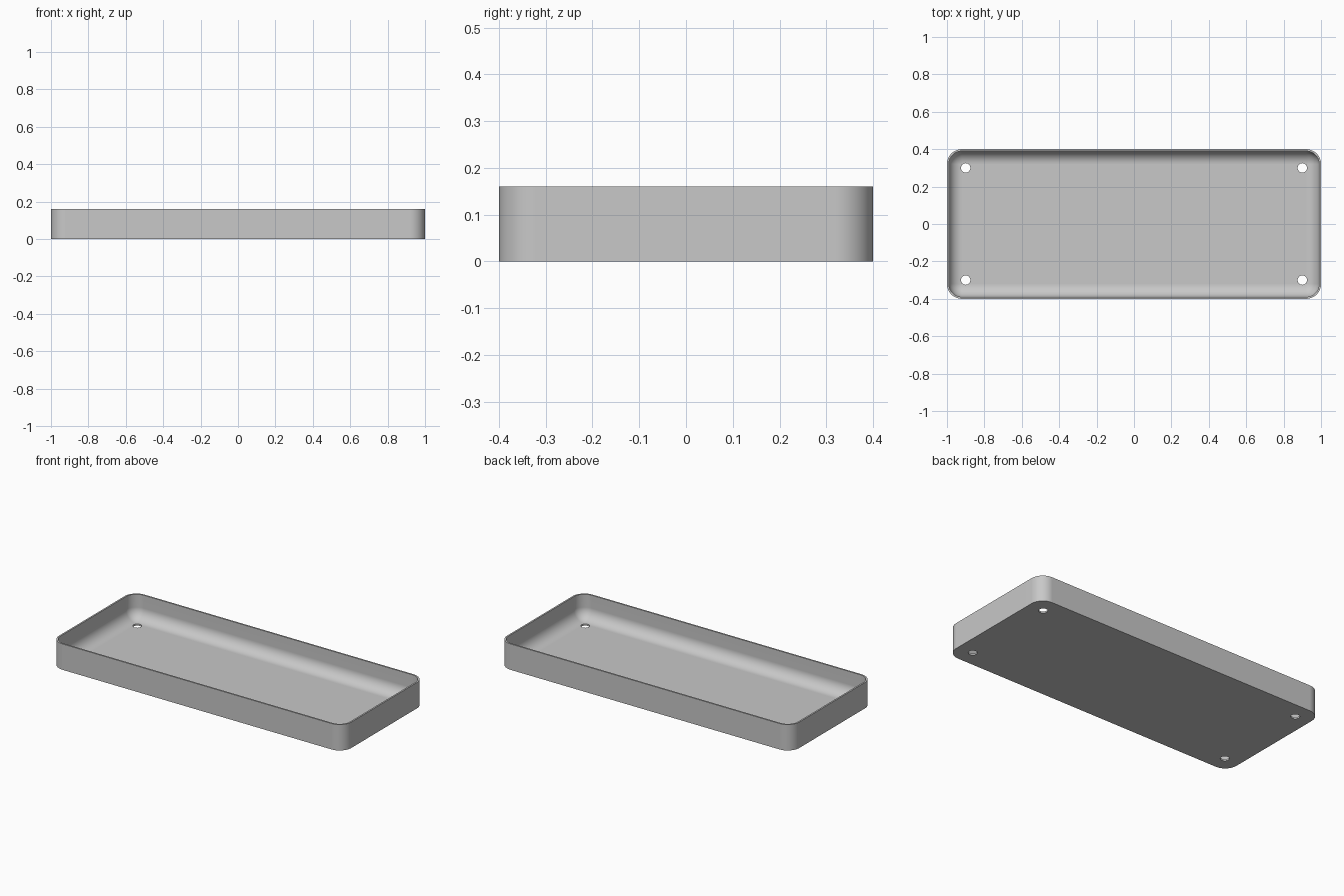
import bpy
import bmesh
from math import cos, sin, pi, radians

LENGTH, WIDTH, HEIGHT = 2.0, 0.8, 0.16
CORNER, WALL = 0.08, 0.01
FILLET = CORNER - WALL
CORNER_STEPS, FILLET_STEPS = 16, 12

cube = bpy.data.objects.get("Cube")
if cube:
    bpy.data.objects.remove(cube, do_unlink=True)

grey = bpy.data.materials.new("light grey")
grey.use_nodes = True
colour = (0.58, 0.58, 0.58, 1)
grey.diffuse_color = colour
grey.node_tree.nodes["Principled BSDF"].inputs["Base Color"].default_value = colour


def rounded_loop(bm, inset, z):
    """Ring of vertices around a rounded rectangle, inset from the outer wall."""
    radius = CORNER - inset
    cx, cy = LENGTH / 2 - CORNER, WIDTH / 2 - CORNER
    ring = []
    for quarter, (sx, sy) in enumerate([(1, 1), (-1, 1), (-1, -1), (1, -1)]):
        for i in range(CORNER_STEPS + 1):
            a = (quarter + i / CORNER_STEPS) * pi / 2
            ring.append(bm.verts.new((sx * cx + radius * cos(a),
                                      sy * cy + radius * sin(a), z)))
    return ring


# Tray: outer wall, thin rim, inner wall, then a fillet down to the floor
bm = bmesh.new()
profile = [(0, 0), (0, HEIGHT), (WALL, HEIGHT)]
for i in range(FILLET_STEPS + 1):
    a = i / FILLET_STEPS * pi / 2
    profile.append((WALL + FILLET * (1 - cos(a)), WALL + FILLET * (1 - sin(a))))
rings = [rounded_loop(bm, inset, z) for inset, z in profile]
for low, high in zip(rings, rings[1:]):
    for i in range(len(low)):
        j = (i + 1) % len(low)
        bm.faces.new((low[i], low[j], high[j], high[i]))
bm.faces.new(rings[0][::-1])
bm.faces.new(rings[-1])
bmesh.ops.remove_doubles(bm, verts=bm.verts, dist=1e-5)
bmesh.ops.recalc_face_normals(bm, faces=bm.faces)
mesh = bpy.data.meshes.new("tray")
bm.to_mesh(mesh)
bm.free()
mesh.materials.append(grey)
tray = bpy.data.objects.new("tray", mesh)
bpy.context.collection.objects.link(tray)

# Four drilled corner holes
for sx in (-1, 1):
    for sy in (-1, 1):
        bpy.ops.mesh.primitive_cylinder_add(vertices=32, radius=0.025, depth=0.1,
                                            location=(sx * 0.9, sy * 0.3, 0))
        cutter = bpy.context.object
        cutter.name = "hole_cutter"
        cutter.hide_render = True
        cutter.data.materials.append(grey)
        bpy.context.view_layer.objects.active = tray
        cut = tray.modifiers.new("hole", "BOOLEAN")
        cut.operation = "DIFFERENCE"
        cut.solver = "EXACT"
        cut.object = cutter
        bpy.ops.object.modifier_apply(modifier=cut.name)
        bpy.data.objects.remove(cutter, do_unlink=True)

# Smooth corners and fillet, crisp rim and flat floor
bpy.ops.object.select_all(action="DESELECT")
tray.select_set(True)
bpy.context.view_layer.objects.active = tray
bpy.ops.object.shade_smooth_by_angle(angle=radians(30))
weighted = tray.modifiers.new("flat floor shading", "WEIGHTED_NORMAL")
weighted.keep_sharp = True
